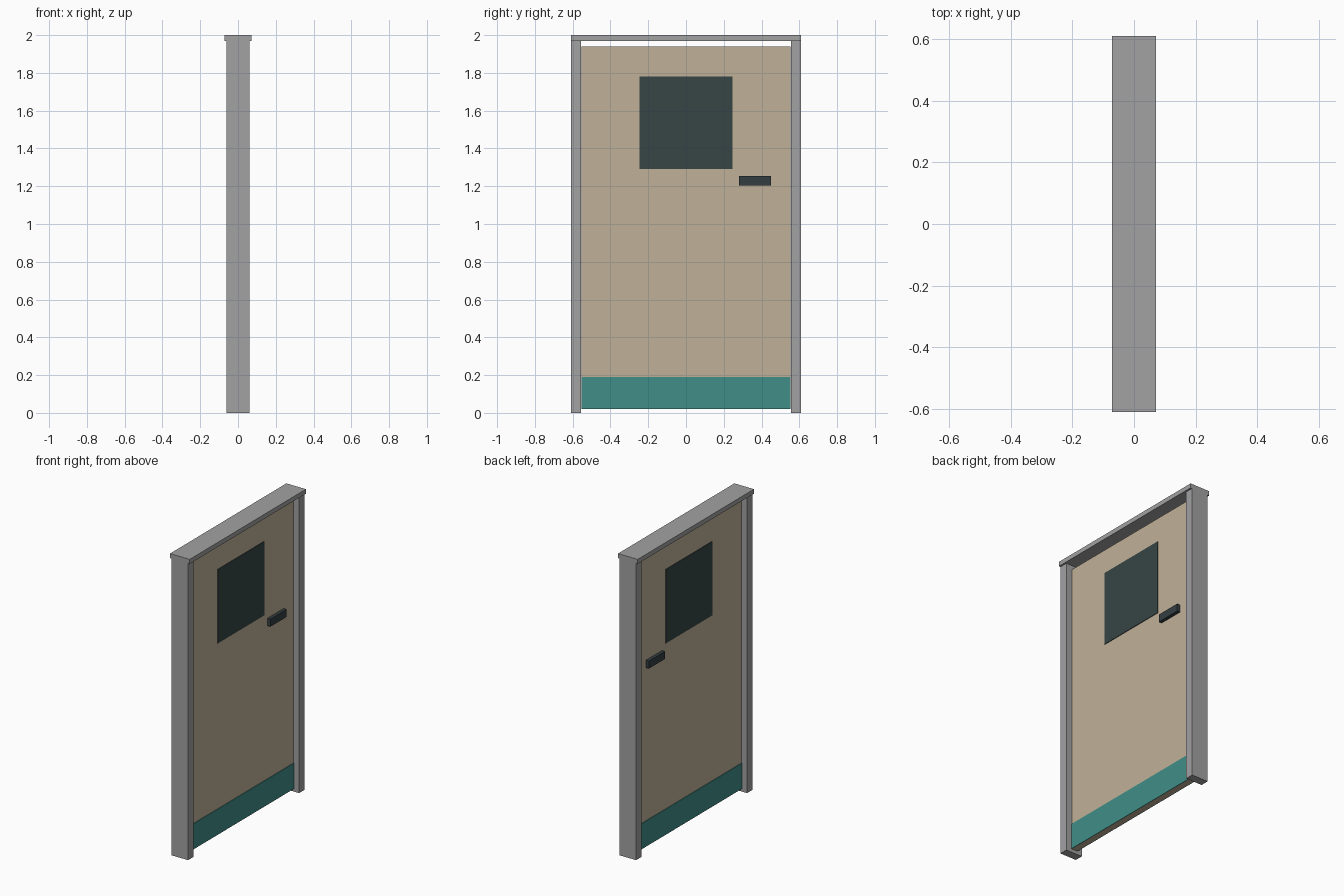
import bpy

if "Cube" in bpy.data.objects:
    bpy.data.objects.remove(bpy.data.objects["Cube"])


def material(name, r, g, b):
    m = bpy.data.materials.new(name)
    m.diffuse_color = (r, g, b, 1)
    m.use_nodes = True
    m.node_tree.nodes["Principled BSDF"].inputs["Base Color"].default_value = m.diffuse_color
    return m


grey = material("frame_grey", 0.36, 0.36, 0.37)
tan = material("door_tan", 0.53, 0.44, 0.32)
teal = material("kick_plate_teal", 0.05, 0.27, 0.245)
glass = material("window_dark", 0.038, 0.06, 0.06)
dark = material("handle_dark", 0.034, 0.048, 0.055)


def box(name, x, y, z, mat):
    """Box from (min, max) ranges on each axis."""
    bpy.ops.mesh.primitive_cube_add(size=1, location=[(r[0] + r[1]) / 2 for r in (x, y, z)])
    o = bpy.context.object
    o.name = name
    o.scale = [r[1] - r[0] for r in (x, y, z)]
    bpy.ops.object.transform_apply(location=False, rotation=False, scale=True)
    o.data.materials.append(mat)
    return o


# Frame: two posts and a slightly wider lintel
for side, label in ((-1, "hinge"), (1, "latch")):
    box(label + "_post", (-0.06, 0.06), sorted((side * 0.555, side * 0.61)), (0, 1.97), grey)
box("lintel", (-0.072, 0.072), (-0.61, 0.61), (1.97, 2.0), grey)

# Door leaf, with a small gap under the lintel and above the floor
T = 0.02
box("door_panel", (-T, T), (-0.552, 0.552), (0.02, 1.94), tan)

# Fittings repeated on both faces of the door
for s, label in ((1, "right"), (-1, "left")):
    def fitting(name, depth, y, z, mat):
        box(name + "_" + label, sorted((s * T, s * (T + depth))), y, z, mat)
    fitting("window", 0.004, (-0.245, 0.245), (1.29, 1.78), glass)
    fitting("kick_plate", 0.004, (-0.552, 0.552), (0.02, 0.19), teal)
    fitting("handle", 0.022, (0.28, 0.45), (1.205, 1.255), dark)
